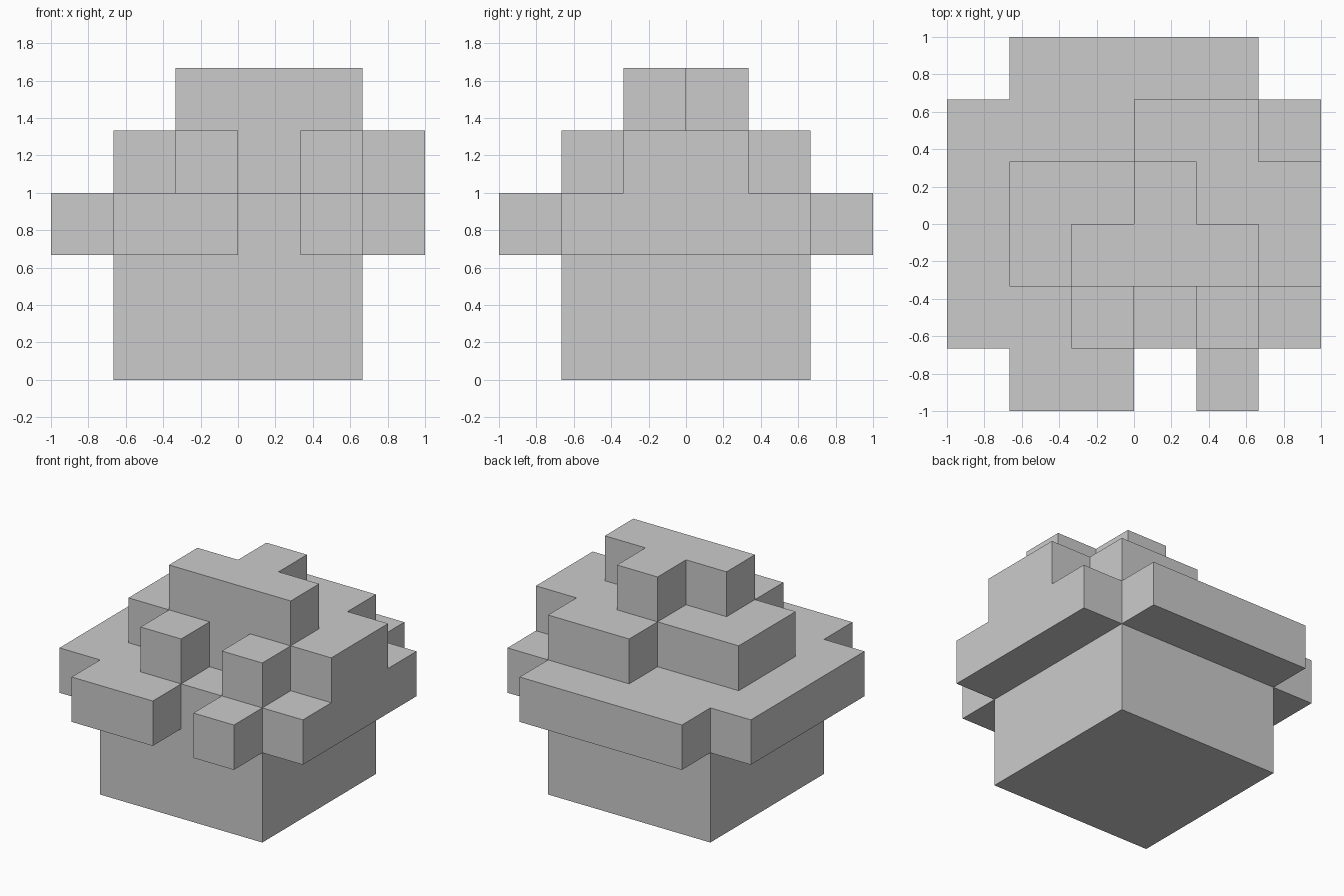
import bpy, bmesh
from mathutils import Vector

if "Cube" in bpy.data.objects:
    bpy.data.objects.remove(bpy.data.objects["Cube"])

U = 1 / 3          # edge length of one block


def box(x0, x1, y0, y1, z0, z1):
    """Block cells filling a range, in block units from the centre."""
    return {(x, y, z) for x in range(x0, x1) for y in range(y0, y1) for z in range(z0, z1)}


parts = {
    # square two-block-high foot
    "base": box(-2, 2, -2, 2, 0, 2),
    # wide overhanging layer with notched corners and a front gap
    "wide_tier": box(-3, 3, -2, 2, 2, 3) | box(-2, 2, 2, 3, 2, 3)
                 | box(-2, 0, -3, -2, 2, 3) | box(1, 2, -3, -2, 2, 3),
    # stepped layer with a back right extension
    "middle_tier": box(-2, 3, -1, 1, 3, 4) | box(0, 2, 1, 2, 3, 4),
    # two single blocks standing in front of the middle tier
    "front_left_block": box(-1, 0, -2, -1, 3, 4),
    "front_right_block": box(1, 2, -2, -1, 3, 4),
    # T-shaped cap
    "top_cap": box(-1, 2, -1, 0, 4, 5) | box(0, 1, 0, 1, 4, 5),
}
filled = set().union(*parts.values())


def build(name, cells):
    """Make the outer faces of the cells, leaving out faces hidden by neighbours."""
    bm = bmesh.new()
    for cell in sorted(cells):
        centre = Vector(cell) + Vector((0.5, 0.5, 0.5))
        for axis in range(3):
            for sign in (-1, 1):
                n = Vector((0, 0, 0))
                n[axis] = sign
                if tuple(int(c + d) for c, d in zip(cell, n)) in filled:
                    continue
                a = Vector((0, 0, 0))
                a[(axis + 1) % 3] = 0.5
                b = n.cross(a)
                mid = centre + n * 0.5
                bm.faces.new([bm.verts.new((mid + s * a + t * b) * U)
                              for s, t in ((-1, -1), (1, -1), (1, 1), (-1, 1))])
    bmesh.ops.remove_doubles(bm, verts=bm.verts, dist=0.001)
    mesh = bpy.data.meshes.new(name)
    bm.to_mesh(mesh)
    bm.free()
    bpy.context.collection.objects.link(bpy.data.objects.new(name, mesh))


for part_name, part_cells in parts.items():
    build(part_name, part_cells)
